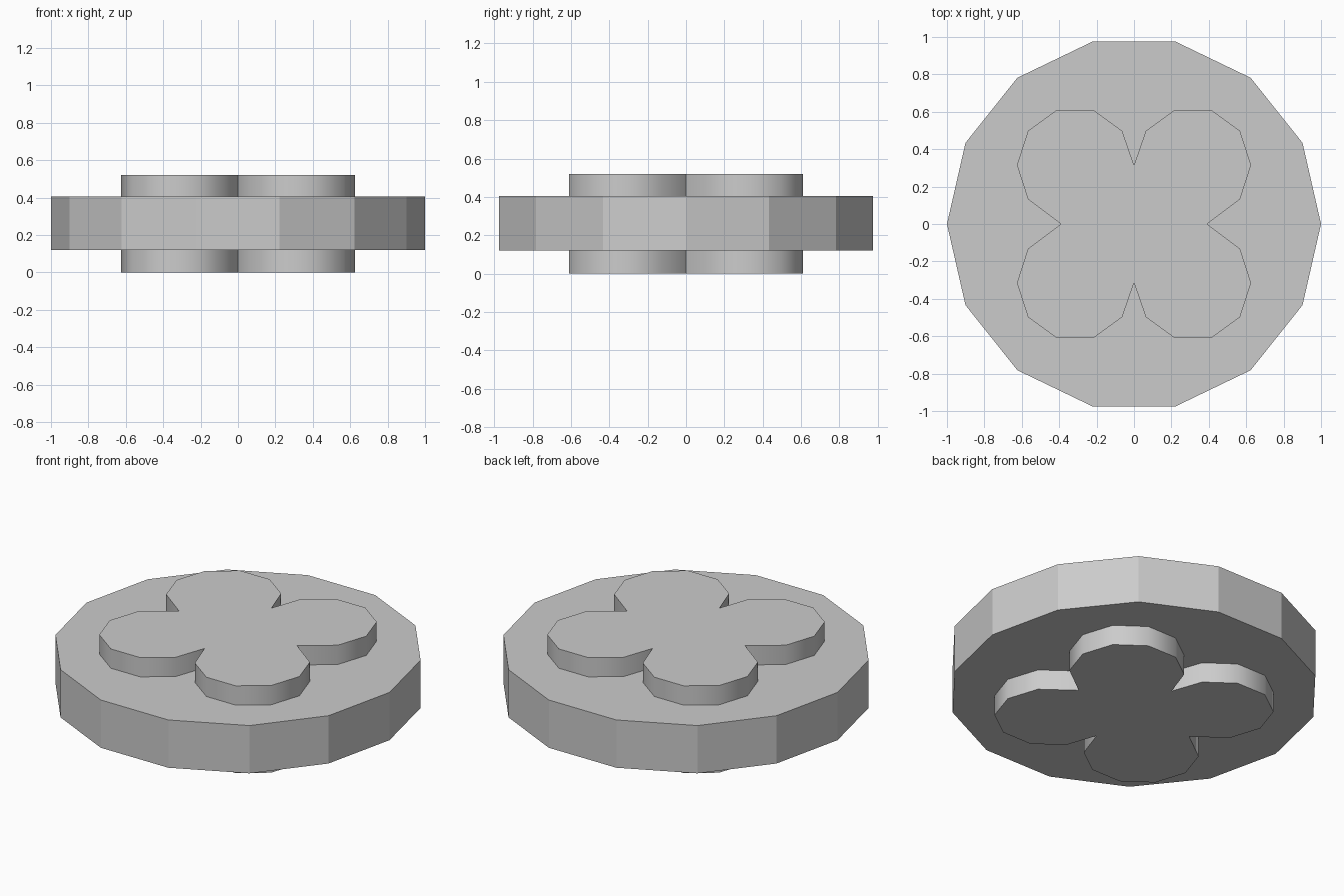
import bpy, bmesh, math

if "Cube" in bpy.data.objects:
    bpy.data.objects.remove(bpy.data.objects["Cube"])

grey = bpy.data.materials.new("plain grey")
grey.diffuse_color = (0.6, 0.6, 0.6, 1)
grey.use_nodes = True
grey.node_tree.nodes["Principled BSDF"].inputs["Base Color"].default_value = grey.diffuse_color


def prism(name, outline, z0, z1):
    """Extrude a closed outline from z0 up to z1."""
    bm = bmesh.new()
    base = bm.faces.new([bm.verts.new((x, y, z0)) for x, y in outline])
    ext = bmesh.ops.extrude_face_region(bm, geom=[base], use_keep_orig=True)
    top = [v for v in ext["geom"] if isinstance(v, bmesh.types.BMVert)]
    bmesh.ops.translate(bm, verts=top, vec=(0, 0, z1 - z0))
    bmesh.ops.recalc_face_normals(bm, faces=bm.faces)
    mesh = bpy.data.meshes.new(name)
    bm.to_mesh(mesh)
    bm.free()
    obj = bpy.data.objects.new(name, mesh)
    bpy.context.collection.objects.link(obj)
    mesh.materials.append(grey)
    return obj


# Fourteen-sided disc
disc = [(math.cos(k * math.tau / 14), math.sin(k * math.tau / 14)) for k in range(14)]
prism("disc", disc, 0.12, 0.405)

# Four-lobed clover passing through the disc: one lobe, mirrored around the centre
C, R = 0.315, 0.311
lobe = [(0.39, 0.0)]
lobe += [(C + R * math.cos(math.radians(36 * k)), C + R * math.sin(math.radians(36 * k)))
         for k in range(-1, 5)]
q1 = lobe + [(0.0, C)]
q2 = [(-x, y) for x, y in reversed(lobe)]
upper = q1 + q2
lower = [(-x, -y) for x, y in upper[1:-1]]
clover = prism("clover", upper + lower, 0.0, 0.52)

# Rounded lobe walls, sharp rims and notches
bpy.context.view_layer.objects.active = clover
clover.select_set(True)
bpy.ops.object.shade_smooth_by_angle(angle=math.radians(45))
